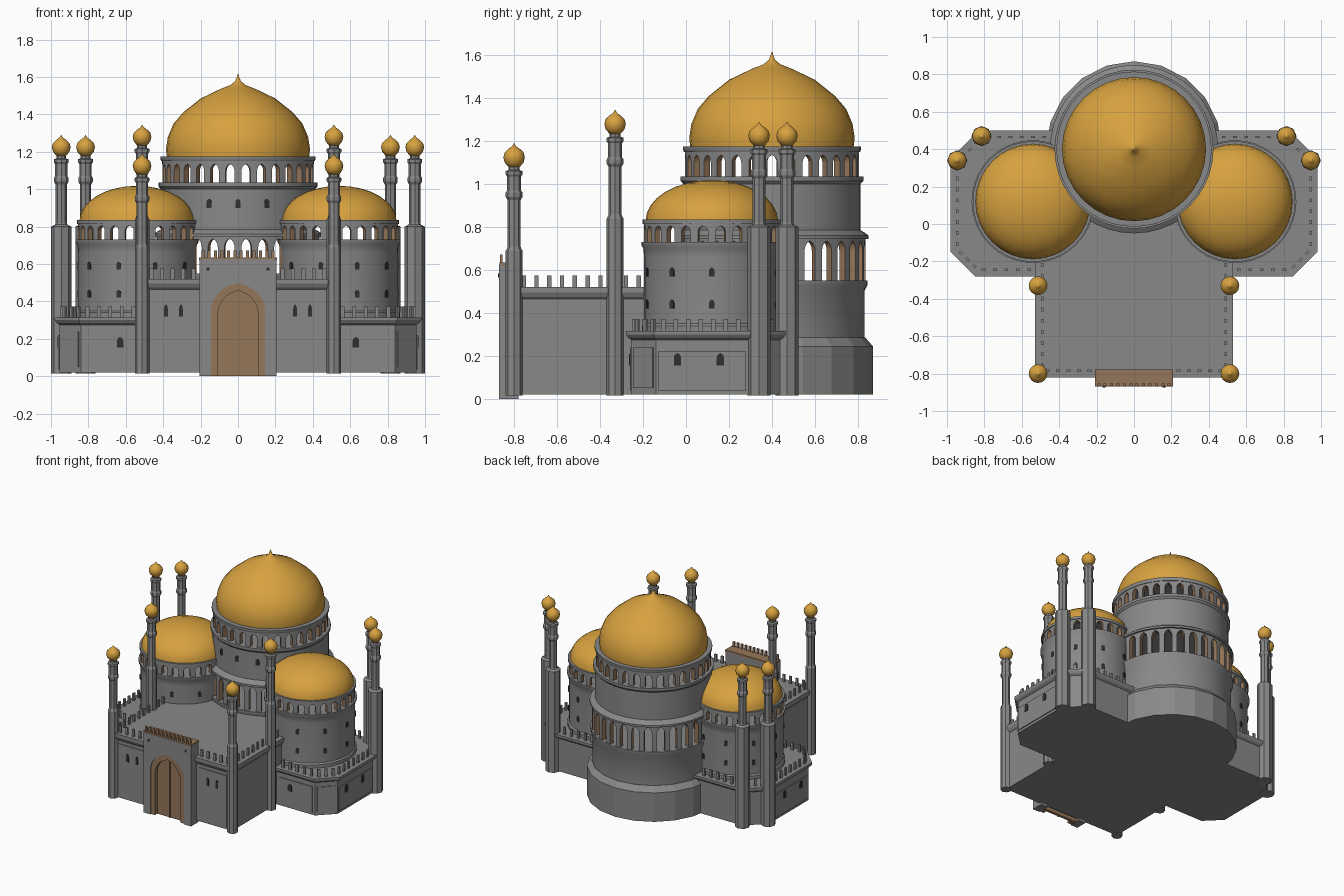
import bpy, bmesh
from math import sin, cos, pi, radians, hypot, atan2
from mathutils import Vector, Matrix

if "Cube" in bpy.data.objects:
    bpy.data.objects.remove(bpy.data.objects["Cube"])


def material(name, rgb):
    m = bpy.data.materials.new(name)
    m.diffuse_color = (*rgb, 1)
    m.use_nodes = True
    m.node_tree.nodes["Principled BSDF"].inputs["Base Color"].default_value = m.diffuse_color
    return m


GOLD = material("gold", (0.68, 0.36, 0.05))
BROWN = material("brown", (0.30, 0.18, 0.10))
DARK = material("dark_opening", (0.03, 0.03, 0.03))
STONE = material("stone", (0.25, 0.25, 0.25))


def finish(name, bm, mats=(STONE,), smooth=None, loc=(0, 0, 0)):
    bmesh.ops.recalc_face_normals(bm, faces=bm.faces)
    me = bpy.data.meshes.new(name)
    bm.to_mesh(me)
    bm.free()
    for m in mats:
        me.materials.append(m)
    ob = bpy.data.objects.new(name, me)
    ob.location = loc
    bpy.context.collection.objects.link(ob)
    if smooth:
        bpy.ops.object.select_all(action='DESELECT')
        ob.select_set(True)
        bpy.context.view_layer.objects.active = ob
        bpy.ops.object.shade_smooth_by_angle(angle=radians(smooth))
    return ob


def lathe(name, profile, x, y, n=40, mat=STONE, smooth=35, z=0):
    bm = bmesh.new()
    vs = [bm.verts.new((r, 0, h)) for r, h in profile]
    es = [bm.edges.new(p) for p in zip(vs, vs[1:])]
    bmesh.ops.spin(bm, geom=vs + es, cent=(0, 0, 0), axis=(0, 0, 1),
                   angle=2 * pi, steps=n, use_duplicate=False)
    bmesh.ops.remove_doubles(bm, verts=bm.verts, dist=1e-4)
    return finish(name, bm, (mat,), smooth, (x, y, z))


def add_box(bm, x, y, z0, z1, sx, sy, turn=0):
    m = (Matrix.Translation((x, y, (z0 + z1) / 2)) @ Matrix.Rotation(turn, 4, 'Z')
         @ Matrix.Diagonal((sx, sy, z1 - z0, 1)))
    bmesh.ops.create_cube(bm, size=1, matrix=m)


def box(name, x, y, z0, z1, sx, sy, turn=0, mat=STONE):
    bm = bmesh.new()
    add_box(bm, x, y, z0, z1, sx, sy, turn)
    return finish(name, bm, (mat,))


def stack(name, outline, levels):
    # loft an outline through (inset, z) levels and cap both ends
    bm = bmesh.new()
    rings = [[bm.verts.new((*p, z)) for p in outline(d)] for d, z in levels]
    n = len(rings[0])
    for a, b in zip(rings, rings[1:]):
        for i in range(n):
            bm.faces.new((a[i], a[(i + 1) % n], b[(i + 1) % n], b[i]))
    bm.faces.new(rings[0])
    bm.faces.new(rings[-1])
    return finish(name, bm)


def arch(w, spring, top):
    h = top - spring
    half = [(1, 0), (.93, .3), (.74, .6), (.45, .83)]
    return ([(-w * a, spring + h * b) for a, b in half] + [(0, top)]
            + [(w * a, spring + h * b) for a, b in reversed(half)])


def arch_wall(name, place, thick, n, w, z0, spring, top, z1, wrap=True, mats=(STONE, BROWN)):
    # n repeated bays with pointed openings; place(u, z, depth) maps them to space
    bm = bmesh.new()
    verts, back, rim = {}, {}, set()

    def v(u, z, on_arch=False):
        k = (round(u % n if wrap else u, 4), round(z, 4))
        if k not in verts:
            verts[k] = bm.verts.new(place(u, z, 0))
            back[verts[k]] = bm.verts.new(place(u, z, thick))
            if on_arch:
                rim.add(verts[k])
        return verts[k]

    for i in range(n):
        c = i + .5 if wrap else 0
        pts = arch(w, spring, top)
        for s in (-1, 1):
            bm.faces.new((v(c + s * .5, z0), v(c + s * w, z0, True), v(c + s * w, spring, True),
                          v(c + s * w, z1), v(c + s * .5, z1)))
        for (a, za), (b, zb) in zip(pts, pts[1:]):
            bm.faces.new((v(c + a, za, True), v(c + b, zb, True), v(c + b, z1), v(c + a, z1)))
    front = list(bm.faces)
    edges = [e for e in bm.edges if len(e.link_faces) == 1]
    for f in front:
        bm.faces.new([back[q] for q in reversed(f.verts)])
    for e in edges:
        a, b = e.verts
        f = bm.faces.new((a, b, back[b], back[a]))
        f.material_index = 1 if a in rim and b in rim else 0
    return finish(name, bm, mats)


def arcade(name, x, y, r, n, w, z0, spring, top, z1, thick=.035):
    def place(u, z, d):
        a = 2 * pi * u / n - pi / 2
        return (x + (r - d) * cos(a), y + (r - d) * sin(a), z)
    return arch_wall(name, place, thick, n, w, z0, spring, top, z1)


def window(x, y, z, ang, w=.028, h=.05):
    # small dark arched opening facing direction ang
    bm = bmesh.new()
    pts = [(-w / 2, 0)] + arch(w / 2, h * .6, h) + [(w / 2, 0)]
    f = bm.faces.new([bm.verts.new((.004, u, q)) for u, q in pts])
    r = bmesh.ops.extrude_face_region(bm, geom=[f])
    bmesh.ops.translate(bm, verts=[g for g in r['geom'] if isinstance(g, bmesh.types.BMVert)],
                        vec=(-.02, 0, 0))
    finish("window", bm, (DARK,), None, (x, y, z)).rotation_euler = (0, 0, ang)


def merlons(name, pts, z0, z1, gap=.057, w=.02, t=.012, mat=STONE):
    bm = bmesh.new()
    for (ax, ay), (bx, by) in zip(pts, pts[1:]):
        n = max(1, round(hypot(bx - ax, by - ay) / gap))
        for i in range(n):
            k = (i + .5) / n
            add_box(bm, ax + (bx - ax) * k, ay + (by - ay) * k, z0, z1, w, t, atan2(by - ay, bx - ax))
    return finish(name, bm, (mat,))


# Lower wing block with chamfered corners
def wing_outline(d):
    a, b = .13 - .586 * d, .15 - .586 * d
    x, y0, y1 = .98 - d, -.28 + d, .50 - d
    return [(-x + a, y0), (x - a, y0), (x, y0 + a), (x, y1 - b),
            (x - b, y1), (-x + b, y1), (-x, y1 - b), (-x, y0 + a)]


stack("wing_block", wing_outline, [(.025, .02), (.025, .275), (.01, .285), (0, .30), (0, .315)])


# Front hall
def hall_outline(d):
    x = .53 - d
    return [(-x, -.82 + d), (x, -.82 + d), (x, .15), (-x, .15)]


stack("front_hall", hall_outline, [(.02, .02), (.02, .465), (.01, .475), (0, .495), (0, .52)])

# Portal with recessed pointed doorway
arch_wall("portal", lambda u, z, d: (u * .41, -.87 + d, z), .09, 1, .145 / .41,
          0, .36, .50, .625, False)
arch_wall("door_frame", lambda u, z, d: (u * .37, -.864 + d, z), .03, 1, .11 / .37,
          .002, .33, .46, .54, False, (BROWN, BROWN))
box("door", 0, -.825, .002, .5, .34, .02, mat=BROWN)
box("door_seam", 0, -.838, .002, .45, .008, .01, mat=BROWN)
box("portal_roof", 0, -.823, .62, .635, .415, .09, mat=BROWN)
merlons("portal_merlons", [(-.205, -.86), (.205, -.86)], .635, .672, .034, .016, .012, BROWN)
for x in (-.16, .16):
    window(x, -.87, .565, -pi / 2, .015, .018)

# Main drum: faceted foot, open galleries, bulging pointed dome
CY = .40
lathe("main_foot", [(0, .02), (.47, .02), (.47, .245), (.435, .285), (0, .285)], 0, CY, 20, smooth=None)
lathe("main_lower_drum", [(0, .28), (.43, .28), (.43, .50), (.445, .53), (.445, .55), (0, .55)], 0, CY)
arcade("main_lower_gallery", 0, CY, .435, 30, .30, .545, .69, .735, .755)
lathe("main_upper_drum", [(0, .745), (.45, .745), (.45, .76), (.43, .775), (.412, .785), (.412, 1.0),
                          (.425, 1.015), (.425, 1.035), (0, 1.035)], 0, CY)
arcade("main_upper_gallery", 0, CY, .405, 30, .28, 1.03, 1.10, 1.135, 1.155)
lathe("main_dome_ring", [(0, 1.15), (.41, 1.15), (.415, 1.16), (.415, 1.175), (0, 1.175)], 0, CY)
lathe("main_dome", [(0, 1.17), (.38, 1.17), (.385, 1.215), (.375, 1.28), (.345, 1.35), (.294, 1.41),
                    (.2, 1.485), (.096, 1.535), (.04, 1.557), (.015, 1.578), (.006, 1.60), (0, 1.62)],
      0, CY, 32, GOLD, 50)
for a in (-22, 0, 22):
    t = radians(a - 90)
    window(.412 * cos(t), CY + .412 * sin(t), .90, t, .028, .048)


# Minaret: eight-sided shaft with collars and gold bulb
def minaret(x, y, base_r, step, ball):
    r = .03
    shaft = [(0, .015), (base_r, .015), (base_r, step - .01), (r + .003, step), (r, step + .01),
             (r, ball - .20), (.039, ball - .185), (.039, ball - .165), (.033, ball - .155),
             (.033, ball - .09), (.04, ball - .08), (.04, ball - .065), (.026, ball - .06),
             (.026, ball - .03), (0, ball - .03)]
    lathe("minaret_shaft", shaft, x, y, 8, smooth=None)
    bulb = [(0, -.05), (.026, -.046), (.044, -.025), (.05, 0), (.044, .022), (.028, .038),
            (.01, .05), (0, .066)]
    lathe("minaret_bulb", bulb, x, y, 16, GOLD, 60, ball)


for s in (-1, 1):
    # Side drum and its dome
    sx, sy = s * .54, .12
    lathe("side_drum", [(0, .30), (.325, .30), (.325, .34), (.315, .35), (.315, .66), (.318, .70),
                        (.328, .715), (.328, .73), (0, .73)], sx, sy)
    arcade("side_gallery", sx, sy, .315, 24, .28, .725, .78, .805, .82, .03)
    lathe("side_dome_ring", [(0, .815), (.322, .815), (.322, .835), (0, .835)], sx, sy)
    lathe("side_dome", [(0, .83)] + [(.308 * cos(i * pi / 16), .83 + .188 * sin(i * pi / 16))
                                     for i in range(8)] + [(0, 1.018)], sx, sy, 32, GOLD, 50)
    for i in range(10):
        t = i * pi / 5 + (pi if s < 0 else 0)
        for z in (.42, .57):
            window(sx + .315 * cos(t), sy + .315 * sin(t), z, t, .025, .042)

    # Minarets
    minaret(s * .513, -.80, .039, .70, 1.125)
    minaret(s * .513, -.33, .039, .85, 1.28)
    minaret(s * .945, .34, .054, .81, 1.225)
    minaret(s * .815, .47, .054, .81, 1.225)

    # Wall panels and windows
    box("hall_panel", s * .345, -.80, .04, .44, .24, .014)
    for x in (.305, .385):
        window(s * x, -.807, .32, -pi / 2, .02, .065)
    box("wing_side_panel", s * .955, .075, .04, .22, .014, .41)
    box("wing_front_panel", s * .68, -.255, .04, .24, .28, .012)
    box("wing_corner_panel", s * .897, -.197, .05, .24, .13, .012, s * pi / 4)
    window(s * .63, -.261, .155, -pi / 2, .034, .055)
    for y in (-.04, .16):
        window(s * .962, y, .155, 0 if s > 0 else pi, .034, .058)

    # Roof edge merlons
    merlons("hall_merlons", [(s * .21, -.785), (s * .49, -.785), (s * .49, -.19)], .52, .575)
    merlons("wing_merlons", [(s * .53, -.245), (s * .835, -.245), (s * .945, -.135), (s * .945, .33),
                             (s * .81, .465), (s * .45, .465)], .315, .372)
